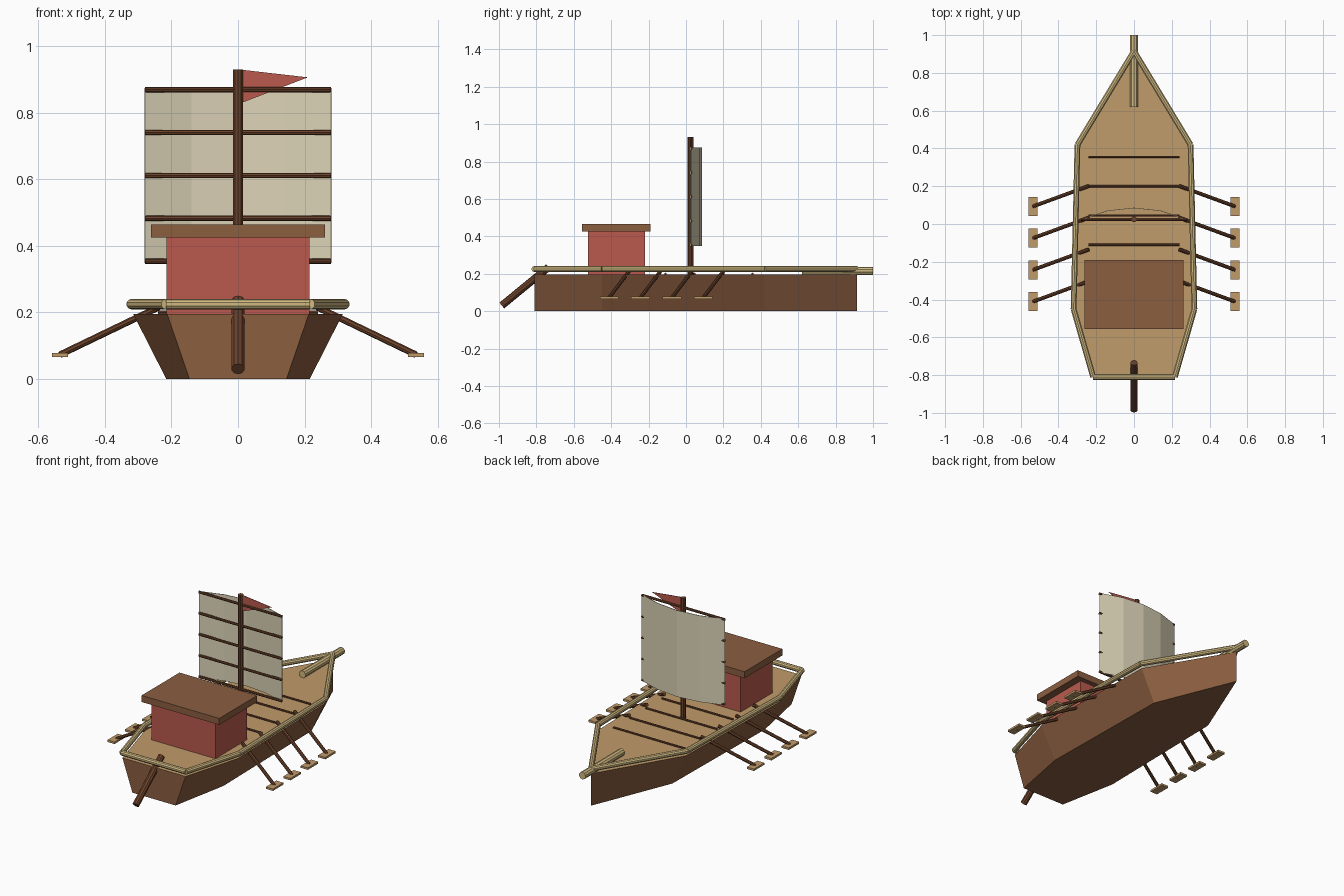
import bpy
import bmesh
from mathutils import Vector

cube = bpy.data.objects.get("Cube")
if cube:
    bpy.data.objects.remove(cube, do_unlink=True)


def material(name, rgb):
    """Flat material from 0-255 sRGB values."""
    linear = [((c / 255 + 0.055) / 1.055) ** 2.4 for c in rgb] + [1]
    mat = bpy.data.materials.new(name)
    mat.use_nodes = True
    mat.diffuse_color = linear
    bsdf = mat.node_tree.nodes["Principled BSDF"]
    bsdf.inputs["Base Color"].default_value = linear
    bsdf.inputs["Roughness"].default_value = 0.9
    return mat


BROWN = material("hull brown", (139, 94, 64))
DARK = material("dark wood", (107, 66, 42))
TAN = material("deck tan", (193, 156, 107))
BAMBOO = material("pale bamboo", (209, 186, 130))
RED = material("red paint", (186, 90, 78))
CANVAS = material("sail canvas", (220, 211, 183))


def add_object(name, bm, *mats):
    bmesh.ops.recalc_face_normals(bm, faces=bm.faces)
    mesh = bpy.data.meshes.new(name)
    bm.to_mesh(mesh)
    bm.free()
    for mat in mats:
        mesh.materials.append(mat)
    obj = bpy.data.objects.new(name, mesh)
    bpy.context.collection.objects.link(obj)
    return obj


def box(name, low, high, mat):
    low, high = Vector(low), Vector(high)
    bm = bmesh.new()
    bmesh.ops.create_cube(bm, size=1)
    bmesh.ops.scale(bm, vec=high - low, verts=bm.verts)
    bmesh.ops.translate(bm, vec=(low + high) / 2, verts=bm.verts)
    return add_object(name, bm, mat)


def pole(name, start, end, radius, mat, sides=10):
    start, end = Vector(start), Vector(end)
    axis = end - start
    bm = bmesh.new()
    bmesh.ops.create_cone(bm, cap_ends=True, segments=sides, radius1=radius,
                          radius2=radius, depth=axis.length)
    turn = axis.to_track_quat("Z", "Y").to_matrix()
    bmesh.ops.rotate(bm, matrix=turn, verts=bm.verts)
    bmesh.ops.translate(bm, vec=(start + end) / 2, verts=bm.verts)
    return add_object(name, bm, mat)


def outline(half, scale=1):
    """Closed plan from one side, stern to bow, mirrored to the other."""
    right = [(-x * scale, y) for x, y in reversed(half)]
    return [(x * scale, y) for x, y in half] + [(0, 0.915)] + right


# Hull, with the deck as its top face
DECK = 0.195
half_plan = [(0.213, -0.81), (0.315, -0.45), (0.295, 0.42)]
bm = bmesh.new()
top = [bm.verts.new((x, y, DECK)) for x, y in outline(half_plan)]
bottom = [bm.verts.new((x, y, 0)) for x, y in outline(half_plan, 0.685)]
bm.faces.new(top).material_index = 1
bm.faces.new(bottom)
for i in range(len(top)):
    j = (i + 1) % len(top)
    bm.faces.new((top[i], top[j], bottom[j], bottom[i]))
add_object("hull", bm, BROWN, TAN)

# Railing round the deck edge
rail = outline(half_plan, 1.015)
for i, (x, y) in enumerate(rail):
    nx, ny = rail[(i + 1) % len(rail)]
    pole(f"rail_{i + 1}", (x, y, 0.225), (nx, ny, 0.225), 0.016, BAMBOO)

# Bowsprit and steering oar
pole("bowsprit", (0, 0.62, 0.215), (0, 1.0, 0.215), 0.022, BAMBOO)
pole("steering_oar", (0, -0.985, 0.03), (0, -0.735, 0.235), 0.02, DARK)

# Deck beams
for i in range(4):
    y = 0.355 - 0.155 * i
    pole(f"deck_beam_{i + 1}", (-0.24, y, 0.2), (0.24, y, 0.2), 0.006, DARK, 8)

# Cabin
box("cabin", (-0.215, -0.525, DECK), (0.215, -0.22, 0.425), RED)
box("cabin_roof", (-0.262, -0.555, 0.425), (0.262, -0.19, 0.465), BROWN)

# Mast and yards
MAST_Y = 0.025
pole("mast", (0, MAST_Y, DECK), (0, MAST_Y, 0.93), 0.016, DARK)
for i in range(5):
    z = 0.354 + 0.129 * i
    pole(f"yard_{i + 1}", (-0.28, MAST_Y, z), (0.28, MAST_Y, z), 0.008, DARK, 8)

# Sail bulging forward in four panels
bm = bmesh.new()
columns = []
for i in range(5):
    t = i / 2 - 1
    y = MAST_Y + 0.06 * (1 - t * t)
    columns.append([bm.verts.new((0.28 * t, y, z)) for z in (0.348, 0.875)])
for a, b in zip(columns, columns[1:]):
    bm.faces.new((a[0], b[0], b[1], a[1]))
sail = add_object("sail", bm, CANVAS)

# Pennant
bm = bmesh.new()
corners = ((0.01, 0.93), (0.21, 0.907), (0.01, 0.83))
bm.faces.new([bm.verts.new((x, MAST_Y, z)) for x, z in corners])
pennant = add_object("pennant", bm, RED)
for cloth in (sail, pennant):
    mod = cloth.modifiers.new("thickness", "SOLIDIFY")
    mod.thickness = 0.003
    mod.offset = 0

# Rowing oars, four each side
for side, label in ((1, "left"), (-1, "right")):
    for i in range(4):
        y = 0.093 - 0.168 * i
        pole(f"{label}_oar_{i + 1}", (side * 0.24, y + 0.108, 0.215),
             (side * 0.535, y, 0.073), 0.01, DARK, 8)
        box(f"{label}_oar_blade_{i + 1}", (side * 0.535 - 0.024, y - 0.05, 0.066),
            (side * 0.535 + 0.024, y + 0.05, 0.078), TAN)
